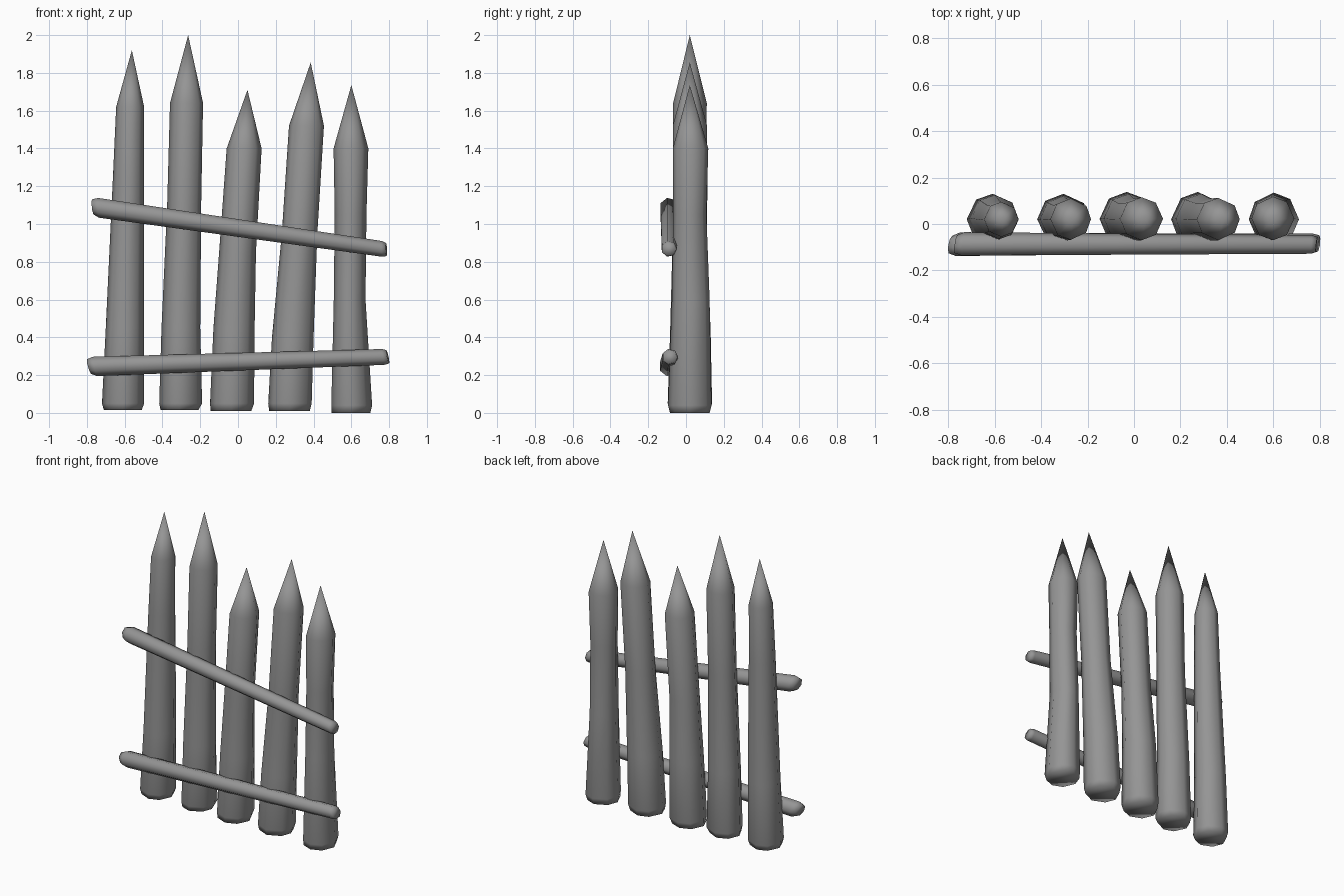
import bpy, bmesh, math, random
from mathutils import Vector

if "Cube" in bpy.data.objects:
    bpy.data.objects.remove(bpy.data.objects["Cube"])

random.seed(4)

# Dark grey weathered wood
wood = bpy.data.materials.new("dark_wood")
wood.diffuse_color = (0.3, 0.3, 0.3, 1)
wood.use_nodes = True
wood.node_tree.nodes["Principled BSDF"].inputs["Base Color"].default_value = wood.diffuse_color


def loft(name, rings, tip=None):
    """Skin a list of equal-length point rings, closing with caps or a tip."""
    bm = bmesh.new()
    loops = [[bm.verts.new(p) for p in ring] for ring in rings]
    n = len(loops[0])
    for a, b in zip(loops, loops[1:]):
        for i in range(n):
            j = (i + 1) % n
            bm.faces.new((a[i], a[j], b[j], b[i]))
    bm.faces.new(loops[0][::-1])
    if tip:
        t = bm.verts.new(tip)
        for i in range(n):
            bm.faces.new((loops[-1][i], loops[-1][(i + 1) % n], t))
    else:
        bm.faces.new(loops[-1])
    bmesh.ops.recalc_face_normals(bm, faces=bm.faces[:])
    for f in bm.faces:
        f.smooth = True
    mesh = bpy.data.meshes.new(name)
    bm.to_mesh(mesh)
    bm.free()
    mesh.materials.append(wood)
    ob = bpy.data.objects.new(name, mesh)
    bpy.context.collection.objects.link(ob)
    return ob


def post(name, sections, tip, sides=8):
    """Sections are (z, left x, right x, front y, back y)."""
    rings = []
    wobble = [random.uniform(-0.12, 0.12) if i % 2 else 0 for i in range(sides)]
    for z, x0, x1, y0, y1 in sections:
        ring = []
        for i in range(sides):
            a = math.tau * i / sides + wobble[i]
            ring.append(((x0 + x1) / 2 + (x1 - x0) / 2 * math.cos(a),
                         (y0 + y1) / 2 + (y1 - y0) / 2 * math.sin(a), z))
        rings.append(ring)
    loft(name, rings, tip)


def rail(name, start, end, r0, r1, sides=7):
    """Tapered pole with roughly cut ends."""
    start, end = Vector(start), Vector(end)
    d = (end - start).normalized()
    u = Vector((0, 1, 0))
    v = d.cross(u).normalized()
    rings = []
    for t, s, cut in ((0, 0.75, 0.012), (0.02, 1, 0.012), (0.5, 1, 0), (0.985, 1, 0.006), (1, 0.85, 0.008)):
        c, r = start.lerp(end, t), (r0 + (r1 - r0) * t) * s
        rings.append([c + r * (u * math.cos(a) + v * math.sin(a)) + d * cut * math.cos(a + 1)
                      for a in (math.tau * i / sides for i in range(sides))])
    loft(name, rings)


# Sharpened posts
post("post_1", [(0.015, -0.71, -0.51, -0.08, 0.12), (0.05, -0.72, -0.497, -0.09, 0.13),
                (0.45, -0.70, -0.498, -0.075, 0.125), (1.25, -0.662, -0.497, -0.065, 0.10),
                (1.62, -0.645, -0.497, -0.055, 0.095)], (-0.562, 0.02, 1.92))
post("post_2", [(0.015, -0.41, -0.21, -0.08, 0.12), (0.05, -0.417, -0.19, -0.09, 0.13),
                (0.45, -0.405, -0.20, -0.08, 0.12), (1.1, -0.375, -0.195, -0.07, 0.105),
                (1.64, -0.36, -0.185, -0.068, 0.11)], (-0.264, 0.02, 2.0))
post("post_3", [(0.01, -0.145, 0.07, -0.085, 0.125), (0.05, -0.148, 0.085, -0.095, 0.138),
                (0.45, -0.13, 0.088, -0.08, 0.13), (0.85, -0.10, 0.095, -0.07, 0.11),
                (1.4, -0.06, 0.125, -0.07, 0.115)], (0.05, 0.02, 1.71))
post("post_4", [(0.01, 0.165, 0.38, -0.085, 0.125), (0.05, 0.16, 0.39, -0.097, 0.138),
                (0.4, 0.18, 0.40, -0.085, 0.13), (0.95, 0.232, 0.42, -0.07, 0.11),
                (1.52, 0.27, 0.455, -0.07, 0.112)], (0.385, 0.02, 1.855))
post("post_5", [(0.0, 0.495, 0.70, -0.085, 0.125), (0.04, 0.494, 0.71, -0.095, 0.135),
                (0.6, 0.507, 0.675, -0.075, 0.125), (1.05, 0.512, 0.68, -0.068, 0.108),
                (1.4, 0.506, 0.69, -0.07, 0.118)], (0.60, 0.02, 1.735))

# Crooked cross rails on the front
rail("upper_rail", (-0.768, -0.088, 1.09), (0.785, -0.09, 0.865), 0.053, 0.042)
rail("lower_rail", (-0.788, -0.09, 0.245), (0.793, -0.085, 0.297), 0.053, 0.043)
